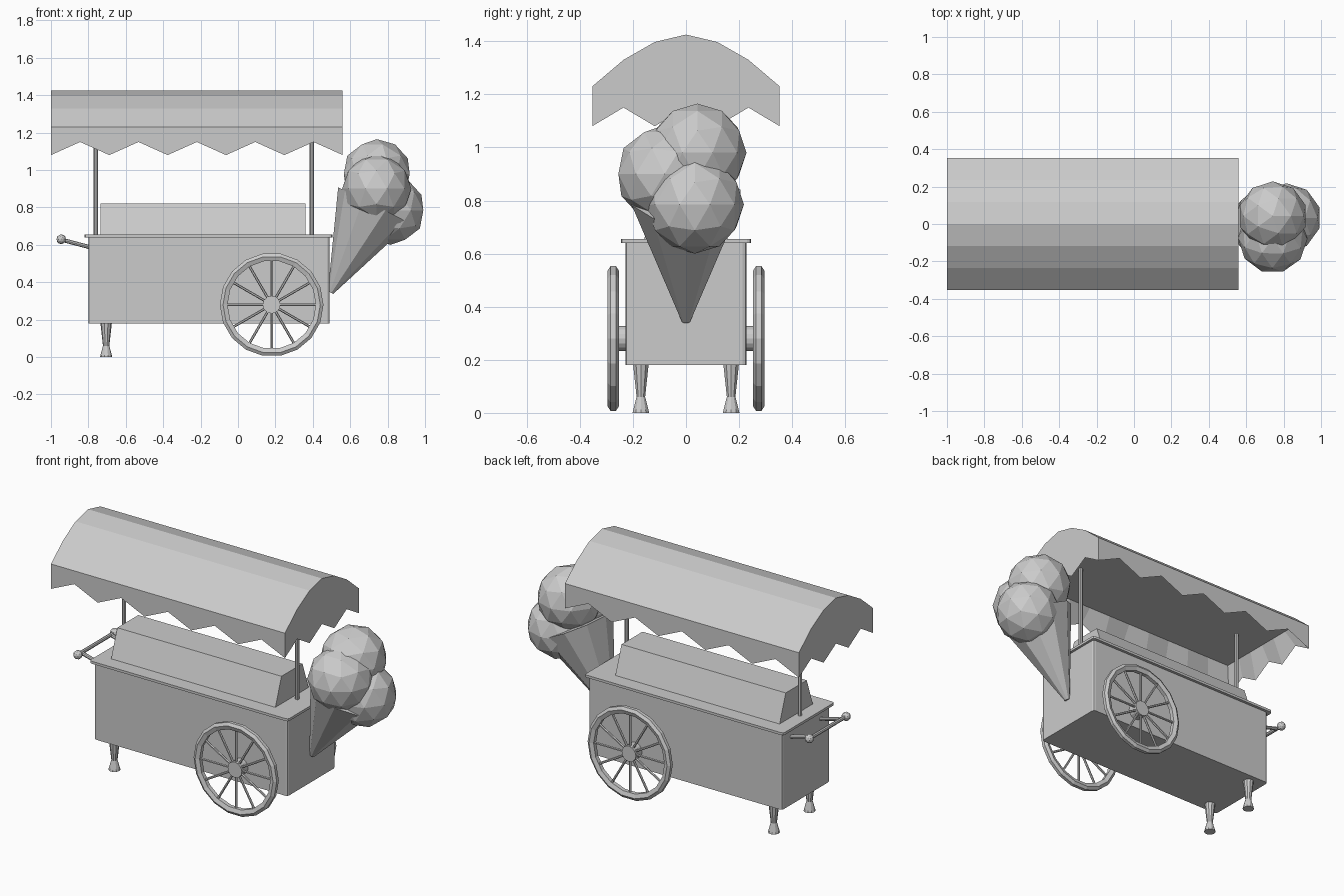
import bpy, bmesh, math
from mathutils import Vector, Matrix

if "Cube" in bpy.data.objects:
    bpy.data.objects.remove(bpy.data.objects["Cube"])


def finish(name, bm):
    bmesh.ops.recalc_face_normals(bm, faces=bm.faces)
    me = bpy.data.meshes.new(name)
    bm.to_mesh(me)
    bm.free()
    ob = bpy.data.objects.new(name, me)
    bpy.context.collection.objects.link(ob)
    return ob


def box(name, x0, x1, hy0, z0, z1, hy1=None, bevel=0.0):
    """Box on the centre line; hy0 / hy1 are the half widths at bottom and top."""
    hy1 = hy0 if hy1 is None else hy1
    bm = bmesh.new()
    bmesh.ops.create_cube(bm, size=1)
    for v in bm.verts:
        top = v.co.z > 0
        hy = hy1 if top else hy0
        v.co = (x1 if v.co.x > 0 else x0, hy if v.co.y > 0 else -hy, z1 if top else z0)
    if bevel:
        upright = [e for e in bm.edges if abs(e.verts[0].co.z - e.verts[1].co.z) > 1e-4]
        bmesh.ops.bevel(bm, geom=upright, offset=bevel, segments=2, affect='EDGES', profile=0.5)
    return finish(name, bm)


def add_rod(bm, a, b, r0, r1=None, sides=8):
    a, b = Vector(a), Vector(b)
    d = b - a
    mat = Matrix.Translation((a + b) / 2) @ d.to_track_quat('Z', 'Y').to_matrix().to_4x4()
    bmesh.ops.create_cone(bm, cap_ends=True, segments=sides, radius1=r0,
                          radius2=r0 if r1 is None else r1, depth=d.length, matrix=mat)


def rod(name, a, b, r0, r1=None, sides=8):
    bm = bmesh.new()
    add_rod(bm, a, b, r0, r1, sides)
    return finish(name, bm)


def ball(name, pos, r, sub, turn=0.0):
    bm = bmesh.new()
    bmesh.ops.create_icosphere(bm, subdivisions=sub, radius=r,
                               matrix=Matrix.Translation(pos) @ Matrix.Rotation(turn, 4, 'Z'))
    return finish(name, bm)


def lathe(name, profile, sides, matrix, closed=False):
    """Revolve (radius, height) points around z; closed joins last to first."""
    bm = bmesh.new()
    rings = [[bm.verts.new(matrix @ Vector((r * math.cos(t), r * math.sin(t), h)))
              for t in (2 * math.pi * i / sides for i in range(sides))] for r, h in profile]
    pairs = list(zip(rings, rings[1:])) + ([(rings[-1], rings[0])] if closed else [])
    for p, q in pairs:
        for i in range(sides):
            j = (i + 1) % sides
            bm.faces.new((p[i], p[j], q[j], q[i]))
    if not closed:
        bm.faces.new(rings[0])
        bm.faces.new(rings[-1])
    return finish(name, bm)


# Cart body, counter and raised lid
box("cart_body", -0.80, 0.49, 0.228, 0.18, 0.642, bevel=0.015)
box("counter_top", -0.82, 0.505, 0.245, 0.64, 0.655, bevel=0.015)
box("display_lid", -0.735, 0.36, 0.16, 0.65, 0.82, hy1=0.10)

# Canopy posts
for label, x in (("left", -0.76), ("right", 0.395)):
    rod(label + "_canopy_post", (x, 0, 0.65), (x, 0, 1.27), 0.012)


# Canopy: faceted arch, zigzag valance all round, recessed underside
def canopy():
    x0, x1, hy = -1.0, 0.56, 0.353
    arch = [(-hy, 1.23), (-0.235, 1.33), (-0.118, 1.397), (0, 1.425),
            (0.118, 1.397), (0.235, 1.33), (hy, 1.23)]
    bm = bmesh.new()
    left = [bm.verts.new((x0, y, z)) for y, z in arch]
    right = [bm.verts.new((x1, y, z)) for y, z in arch]
    for i in range(6):
        bm.faces.new((left[i], right[i], right[i + 1], left[i + 1]))
    corners = [(x0, -hy), (x1, -hy), (x1, hy), (x0, hy)]
    counts = [10, 6, 10, 6]
    outer, inner = [], []
    cx = (x0 + x1) / 2
    for k, n in enumerate(counts):
        a, b = Vector(corners[k]), Vector(corners[(k + 1) % 4])
        for i in range(n):
            p = a.lerp(b, i / n)
            outer.append(bm.verts.new((p.x, p.y, 1.15 if i % 2 else 1.08)))
            inner.append(bm.verts.new((cx + (p.x - cx) * 0.935, p.y * 0.86, 1.24)))
    ring = outer + outer[:1]
    bm.faces.new(ring[0:11] + [right[0], left[0]])
    bm.faces.new(ring[10:17] + right[::-1])
    bm.faces.new(ring[16:27] + [left[-1], right[-1]])
    bm.faces.new(ring[26:33] + left)
    for i in range(32):
        j = (i + 1) % 32
        bm.faces.new((outer[i], outer[j], inner[j], inner[i]))
    bm.faces.new(inner)
    finish("canopy", bm)


canopy()

# Wheels, hubs, spokes and legs, one per side
WX, WZ = 0.18, 0.28
for label, s in (("front", -1), ("back", 1)):
    yc = s * 0.274
    mat = Matrix.Translation((WX, yc, WZ)) @ Matrix.Rotation(math.pi / 2, 4, 'X')
    rim = [(0.277, -0.010), (0.277, 0.010), (0.260, 0.021), (0.236, 0.012),
           (0.236, -0.012), (0.260, -0.021)]
    lathe(label + "_wheel_rim", rim, 18, mat, closed=True)
    rod(label + "_wheel_hub", (WX, s * 0.22, WZ), (WX, s * 0.288, WZ), 0.047, sides=16)
    bm = bmesh.new()
    for k in range(12):
        d = Vector((math.cos(k * math.pi / 6), 0, math.sin(k * math.pi / 6)))
        c = Vector((WX, yc, WZ))
        add_rod(bm, c + d * 0.035, c + d * 0.245, 0.007, sides=6)
    finish(label + "_wheel_spokes", bm)

    leg = [(0.033, 0), (0.030, 0.012), (0.017, 0.060), (0.031, 0.185)]
    lathe(label + "_leg", leg, 10, Matrix.Translation((-0.705, s * 0.17, 0)))

    # Push handle arm and end knob
    rod(label + "_handle_arm", (-0.79, s * 0.14, 0.587), (-0.945, s * 0.14, 0.628), 0.011)
    ball(label + "_handle_knob", (-0.945, s * 0.175, 0.63), 0.026, 2)
rod("handle_bar", (-0.945, -0.175, 0.63), (-0.945, 0.175, 0.63), 0.011)

# Giant cone leaning off the right end, with three scoops
rod("wafer_cone", (0.495, 0, 0.345), (0.728, 0, 0.812), 0.016, 0.215, sides=10)
ball("top_scoop", (0.742, 0.043, 0.98), 0.185, 2)
ball("front_scoop", (0.742, -0.078, 0.90), 0.185, 2, 0.3)
ball("outer_scoop", (0.815, 0.033, 0.785), 0.185, 2)
